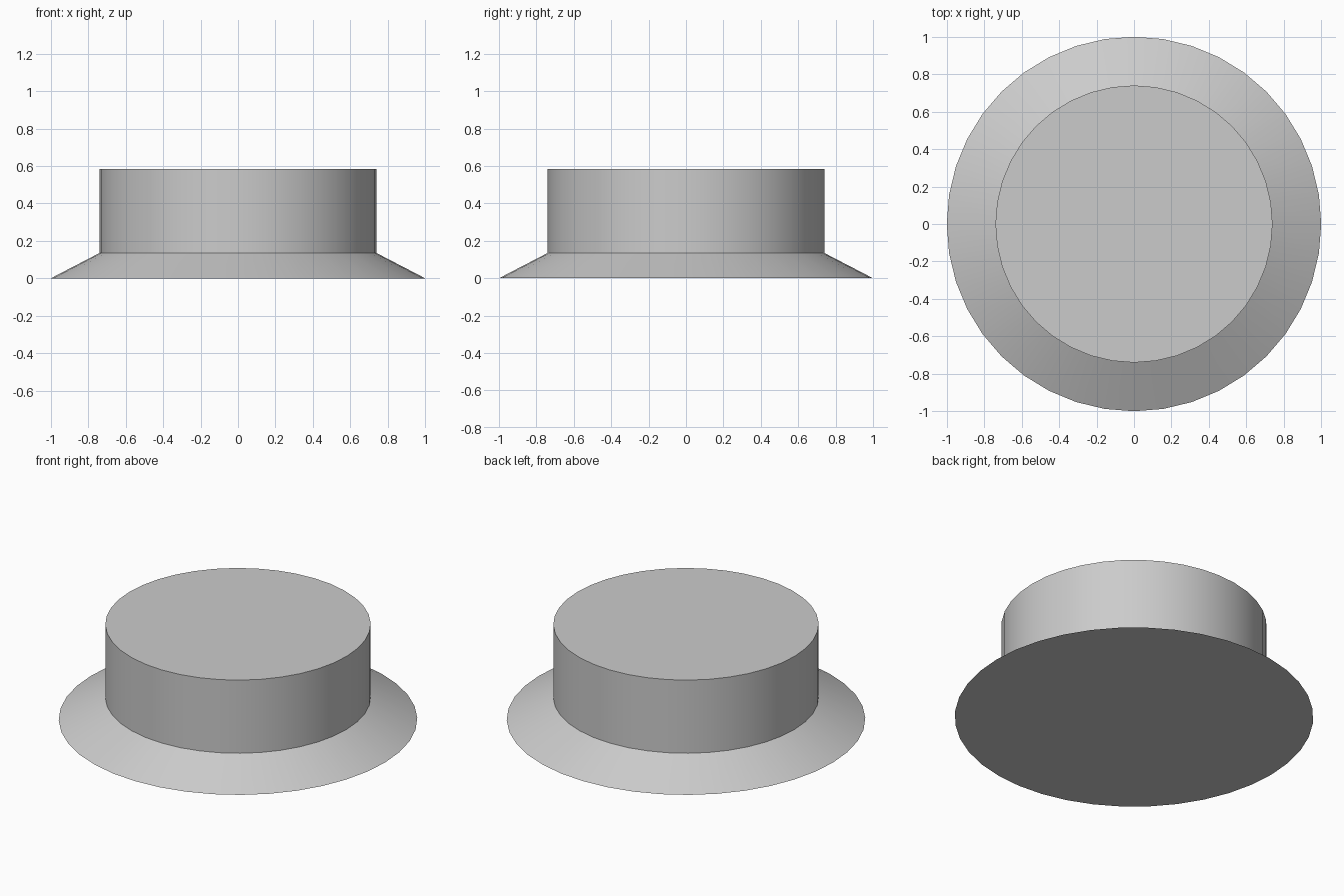
import bpy, bmesh, math

if "Cube" in bpy.data.objects:
    bpy.data.objects.remove(bpy.data.objects["Cube"])

SIDES = 40


def turned_part(name, profile):
    """Solid of revolution from (radius, height) points, capped at both ends."""
    bm = bmesh.new()
    rings = []
    for r, z in profile:
        rings.append([bm.verts.new((r * math.cos(2 * math.pi * i / SIDES),
                                    r * math.sin(2 * math.pi * i / SIDES), z))
                      for i in range(SIDES)])
    for low, high in zip(rings, rings[1:]):
        for i in range(SIDES):
            j = (i + 1) % SIDES
            bm.faces.new((low[i], low[j], high[j], high[i]))
    bm.faces.new(rings[0][::-1])
    bm.faces.new(rings[-1])
    mesh = bpy.data.meshes.new(name)
    bm.to_mesh(mesh)
    bm.free()
    obj = bpy.data.objects.new(name, mesh)
    bpy.context.collection.objects.link(obj)
    bpy.ops.object.select_all(action='DESELECT')
    obj.select_set(True)
    bpy.context.view_layer.objects.active = obj
    bpy.ops.object.shade_smooth_by_angle(angle=math.radians(25))
    return obj


# Sloped flange rising into a straight round drum
turned_part("flanged_drum", [(1.0, 0.0), (0.74, 0.135), (0.74, 0.585)])
